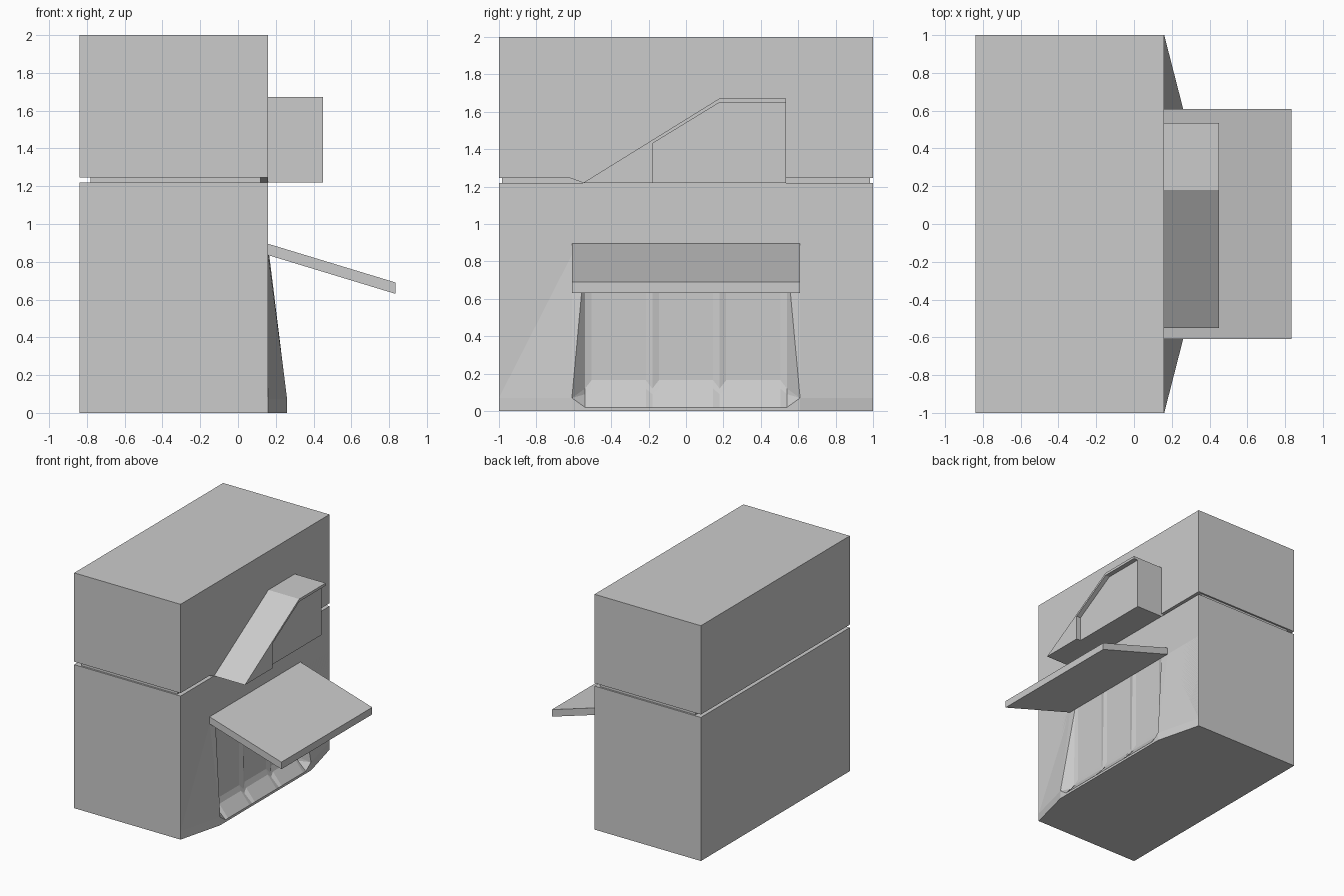
import bpy, bmesh
from mathutils import Vector

if "Cube" in bpy.data.objects:
    bpy.data.objects.remove(bpy.data.objects["Cube"])


def finish(name, bm):
    me = bpy.data.meshes.new(name)
    bm.to_mesh(me)
    bm.free()
    ob = bpy.data.objects.new(name, me)
    bpy.context.collection.objects.link(ob)
    return ob


def prism(name, pts, offset):
    """Extrude a planar outline of 3D points along an offset vector."""
    bm = bmesh.new()
    face = bm.faces.new([bm.verts.new(p) for p in pts])
    ext = bmesh.ops.extrude_face_region(bm, geom=[face], use_keep_orig=True)
    moved = [g for g in ext["geom"] if isinstance(g, bmesh.types.BMVert)]
    bmesh.ops.translate(bm, verts=moved, vec=Vector(offset))
    bmesh.ops.recalc_face_normals(bm, faces=bm.faces[:])
    return finish(name, bm)


def box(name, x0, x1, y0, y1, z0, z1):
    return prism(name, [(x0, y0, z0), (x1, y0, z0), (x1, y1, z0), (x0, y1, z0)],
                 (0, 0, z1 - z0))


def yz_prism(name, x0, x1, yz):
    return prism(name, [(x0, y, z) for y, z in yz], (x1 - x0, 0, 0))


FRONT = 0.16

# Cabinet: two blocks with a recessed seam between them
box("lower_cabinet", -0.84, FRONT, -1, 1, 0, 1.22)
box("upper_cabinet", -0.84, FRONT, -1, 1, 1.245, 2)
box("seam_core", -0.78, 0.12, -0.985, 0.985, 1.215, 1.25)
yz_prism("seam_filler", 0.11, FRONT,
         [(-0.62, 1.246), (-0.55, 1.22), (0.535, 1.22), (0.535, 1.246)])

# Sloped hood: cover strip, solid foot and a slightly recessed side panel
yz_prism("hood_cover", FRONT, 0.45,
         [(-0.55, 1.22), (-0.18, 1.22), (-0.18, 1.43), (0.18, 1.65),
          (0.535, 1.65), (0.535, 1.672), (0.18, 1.672)])
yz_prism("hood_panel", FRONT, 0.41,
         [(-0.18, 1.22), (0.535, 1.22), (0.535, 1.65), (0.18, 1.65), (-0.18, 1.43)])

# Sloping canopy over the tray
prism("canopy", [(FRONT, -0.61, 0.835), (FRONT, -0.61, 0.895),
                 (0.835, -0.61, 0.69), (0.835, -0.61, 0.63)], (0, 1.22, 0))

# Bulged front with the three-bay tray
bm = bmesh.new()


def add(pts):
    face = bm.faces.new([bm.verts.new(p) for p in pts])
    face.normal_update()
    want = Vector((0, 0, -1)) if all(p[2] == 0 for p in pts) else Vector((1, 0, 0.1))
    if face.normal.dot(want) < 0:
        face.normal_flip()


RIDGE = [(0.26, 0.02), (0.185, 0.09), (0.178, 0.12), (0.166, 0.83)]
FLOOR = [(0.26, 0.02), (0.178, 0.12), (0.162, 0.165), (0.162, 0.83)]

# Bays: sloped lip, chamfered sides and flat backs
for y0 in (-0.54, -0.18, 0.18):
    stations = [(y0, RIDGE), (y0 + 0.035, FLOOR), (y0 + 0.325, FLOOR), (y0 + 0.36, RIDGE)]
    for (ya, pa), (yb, pb) in zip(stations, stations[1:]):
        for i in range(3):
            add([(pa[i][0], ya, pa[i][1]), (pb[i][0], yb, pb[i][1]),
                 (pb[i + 1][0], yb, pb[i + 1][1]), (pa[i + 1][0], ya, pa[i + 1][1])])

for s in (-1, 1):
    # Slanted inner side walls
    corner = (0.26, s * 0.61, 0.07)
    top = (FRONT, s * 0.61, 0.835)
    edge = [(x, s * 0.54, z) for x, z in RIDGE] + [top]
    for a, b in zip(edge, edge[1:]):
        add([corner, a, b])
    # Outer cheeks blending back to the cabinet corners
    foot = (0.26, s * 0.61, 0)
    add([(FRONT, s, 0), foot, corner, (FRONT, s, 0.07)])
    add([(FRONT, s, 0.07), corner, top, (FRONT, s, 0.835)])

# Front lip and underside
add([(0.26, y, z) for y, z in
     [(-0.61, 0), (0.61, 0), (0.61, 0.07), (0.54, 0.02), (-0.54, 0.02), (-0.61, 0.07)]])
add([(FRONT, -1, 0), (FRONT, 1, 0), (0.26, 0.61, 0), (0.26, -0.61, 0)])
bmesh.ops.remove_doubles(bm, verts=bm.verts[:], dist=1e-4)
finish("tray_front", bm)
